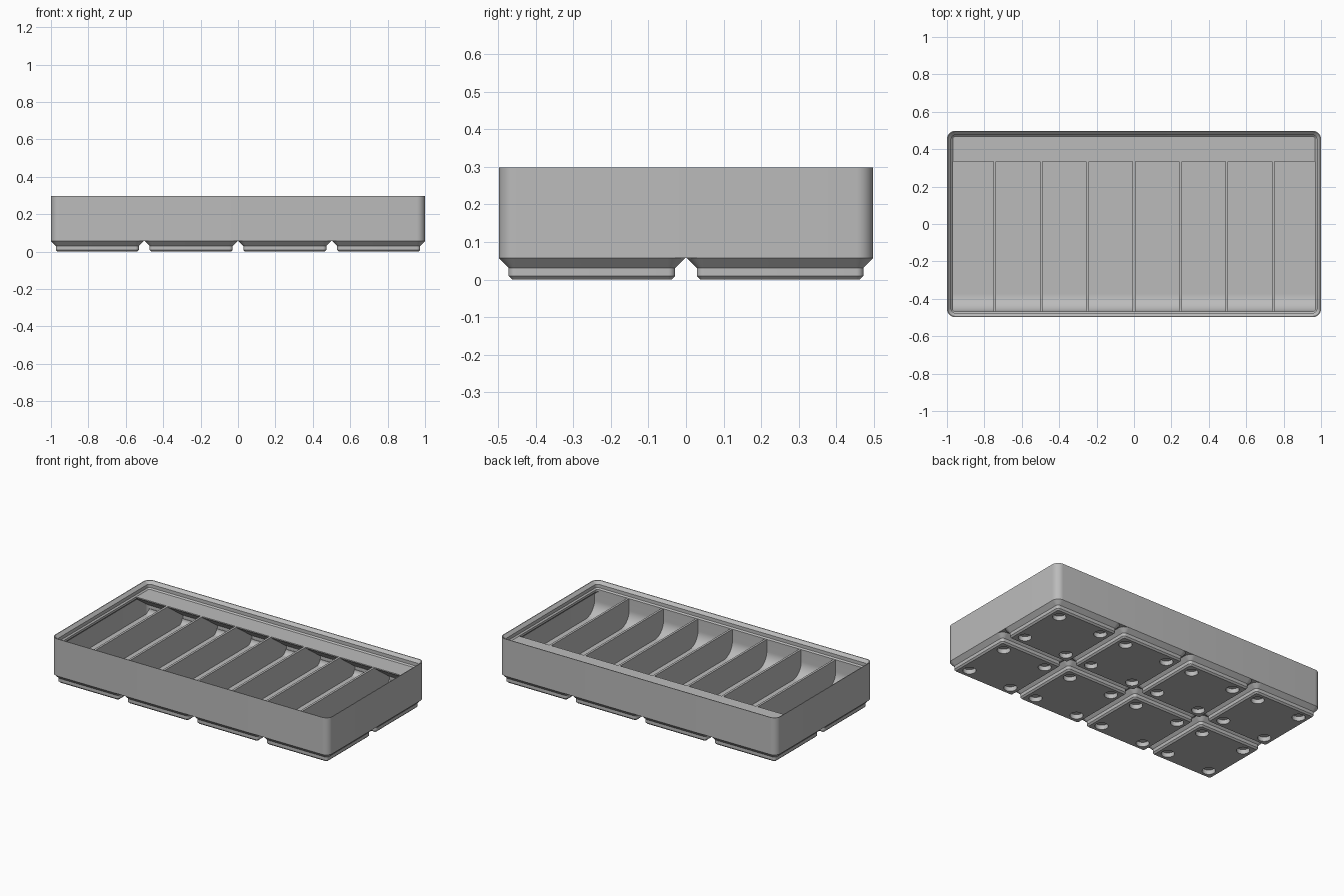
import bpy, bmesh, math

if "Cube" in bpy.data.objects:
    bpy.data.objects.remove(bpy.data.objects["Cube"], do_unlink=True)

MM = 2 / 167.5            # all sizes below are in millimetres
HALF_X, HALF_Y, CORNER = 83.75, 41.75, 3.75
PITCH, FOOT_TOP, FLOOR, SHELF, TOP = 42, 4.75, 7, 21, 25
WALL, LIP = 0.95, 2.6

grey = bpy.data.materials.new("plain grey")
grey.use_nodes = True
grey.diffuse_color = (0.5, 0.5, 0.5, 1)
grey.node_tree.nodes["Principled BSDF"].inputs["Base Color"].default_value = grey.diffuse_color


def finish(bm, name):
    bmesh.ops.recalc_face_normals(bm, faces=bm.faces)
    bmesh.ops.scale(bm, vec=(MM, MM, MM), verts=bm.verts)
    mesh = bpy.data.meshes.new(name)
    bm.to_mesh(mesh)
    bm.free()
    mesh.materials.append(grey)
    obj = bpy.data.objects.new(name, mesh)
    bpy.context.collection.objects.link(obj)
    return obj


def activate(obj):
    bpy.ops.object.select_all(action='DESELECT')
    obj.select_set(True)
    bpy.context.view_layer.objects.active = obj


def smooth(obj):
    activate(obj)
    bpy.ops.object.shade_smooth_by_angle(angle=math.radians(30))


def rounded_ring(bm, cx, cy, hx, hy, r, z, steps=8):
    verts = []
    for k, (sx, sy) in enumerate([(1, 1), (-1, 1), (-1, -1), (1, -1)]):
        for i in range(steps + 1):
            a = math.pi / 2 * (k + i / steps)
            verts.append(bm.verts.new((cx + sx * (hx - r) + r * math.cos(a),
                                       cy + sy * (hy - r) + r * math.sin(a), z)))
    return verts


def loft(bm, cx, cy, hx, hy, corner, levels):
    """Closed solid through rounded rectangles, given as (inset, height)."""
    rings = [rounded_ring(bm, cx, cy, hx - d, hy - d, max(corner - d, 0.4), z)
             for d, z in levels]
    for a, b in zip(rings, rings[1:]):
        for i in range(len(a)):
            j = (i + 1) % len(a)
            bm.faces.new((a[i], a[j], b[j], b[i]))
    bm.faces.new(rings[0])
    bm.faces.new(rings[-1])


def prism(bm, profile, x0, x1):
    """Extrude a (y, z) profile along x."""
    a, b = [[bm.verts.new((x, y, z)) for y, z in profile] for x in (x0, x1)]
    bm.faces.new(a)
    bm.faces.new(b)
    for i in range(len(a)):
        j = (i + 1) % len(a)
        bm.faces.new((a[i], a[j], b[j], b[i]))


def arc(cy, cz, r, start, end, steps=14):
    angles = [math.radians(start + (end - start) * i / steps) for i in range(steps + 1)]
    return [(cy + r * math.cos(a), cz + r * math.sin(a)) for a in angles]


# Tray shell: outer wall, stacking lip, undercut and inner floor in one loft
bm = bmesh.new()
support = SHELF - 1.2
loft(bm, 0, 0, HALF_X, HALF_Y, CORNER, [
    (0, FOOT_TOP), (0, TOP), (0.4, TOP), (1.9, TOP - 1.5), (1.9, SHELF + 0.7),
    (LIP, SHELF), (LIP, support), (WALL, support - LIP + WALL), (WALL, FLOOR)])
smooth(finish(bm, "tray_shell"))

# Feet: eight stepped pads with four round recesses each
bm, holes = bmesh.new(), bmesh.new()
for col in range(4):
    for row in range(2):
        cx, cy = (col - 1.5) * PITCH, (row - 0.5) * PITCH
        loft(bm, cx, cy, 20.75, 20.75, CORNER,
             [(2.95, 0), (2.15, 0.8), (2.15, 2.6), (0, FOOT_TOP)])
        for sx in (-13, 13):
            for sy in (-13, 13):
                made = bmesh.ops.create_cone(holes, cap_ends=True, segments=32,
                                             radius1=3.25, radius2=3.25, depth=4.8)
                bmesh.ops.translate(holes, verts=made["verts"], vec=(cx + sx, cy + sy, 0))
feet = finish(bm, "feet")
cutter = finish(holes, "recess_cutter")
cutter.hide_render = True
cut = feet.modifiers.new("recesses", 'BOOLEAN')
cut.operation, cut.solver, cut.object = 'DIFFERENCE', 'EXACT', cutter
activate(feet)
bpy.ops.object.modifier_apply(modifier=cut.name)
bpy.data.objects.remove(cutter, do_unlink=True)
smooth(feet)

# Curved scoop along the front of every compartment
front, inner_x, back = LIP - HALF_Y, 82.8, 40.1
r = 7.5
bm = bmesh.new()
prism(bm, [(-back, SHELF - 0.05), (-back, FLOOR - 0.5), (front + r, FLOOR - 0.5)]
      + arc(front + r, FLOOR + r, r, 270, 180) + [(front, SHELF - 0.05)], -inner_x, inner_x)
smooth(finish(bm, "front_scoop"))

# Label shelf along the back, sloping underneath
edge = HALF_Y - WALL - 12.82
bm = bmesh.new()
prism(bm, [(back, SHELF), (edge, SHELF), (edge, SHELF - 0.6), (back, SHELF - 9.3)],
      -inner_x, inner_x)
finish(bm, "label_shelf")

# Small floor fillet at the back wall
r = 2.8
bm = bmesh.new()
prism(bm, arc(back - r, FLOOR + r, r, 270, 360)
      + [(back + 0.2, FLOOR + r), (back + 0.2, FLOOR - 0.5), (back - r, FLOOR - 0.5)],
      -inner_x + 0.5, inner_x - 0.5)
smooth(finish(bm, "back_fillet"))

# Seven dividers
bm = bmesh.new()
for i in range(-3, 4):
    x = i * 20.8
    prism(bm, [(-back, FLOOR - 0.5), (back + 1, FLOOR - 0.5),
               (back + 1, SHELF - 0.03), (-back, SHELF - 0.03)], x - 0.6, x + 0.6)
finish(bm, "dividers")
